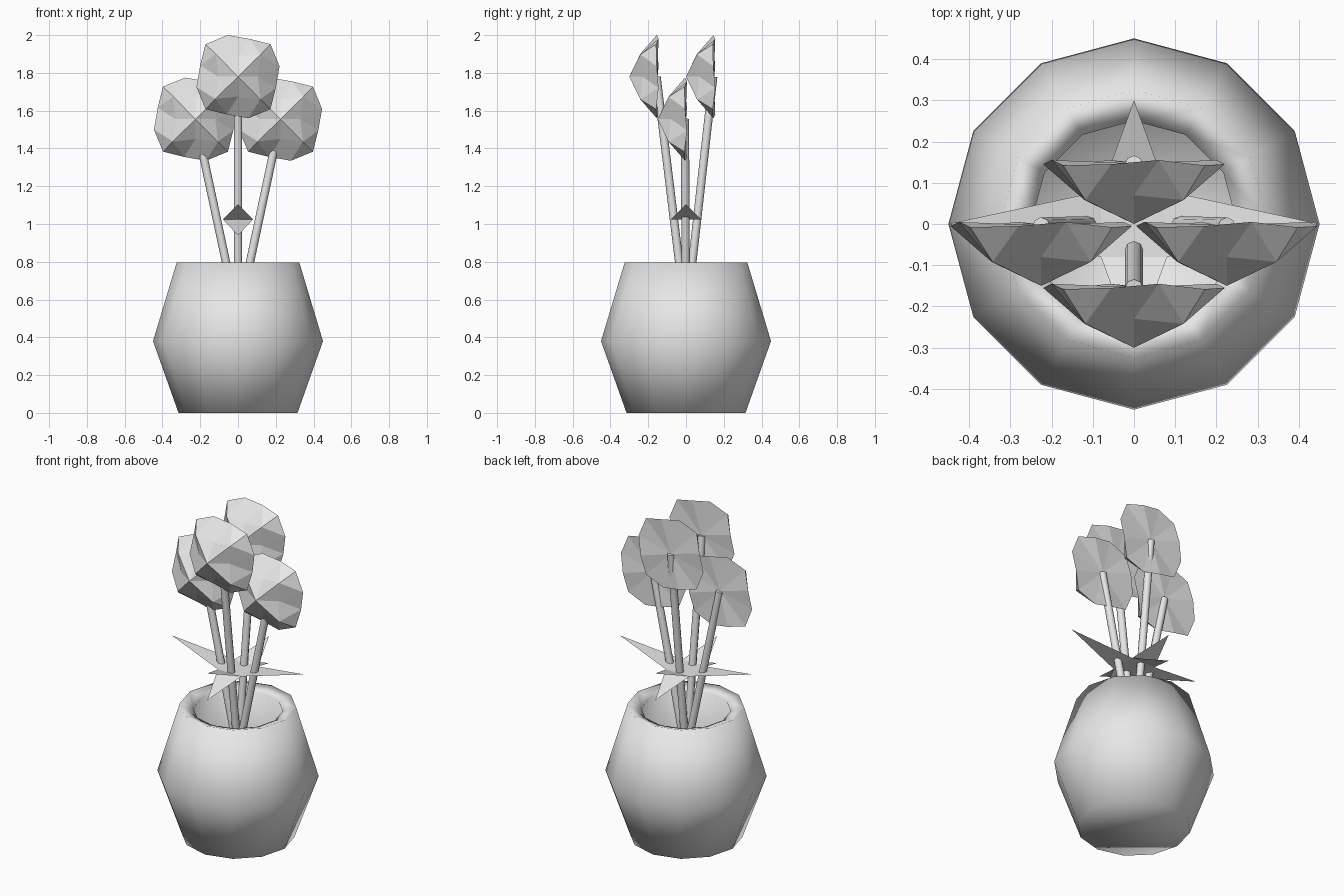
import bpy, bmesh, math
from mathutils import Vector

if "Cube" in bpy.data.objects:
    bpy.data.objects.remove(bpy.data.objects["Cube"])

mat = bpy.data.materials.new("plain_grey")
mat.diffuse_color = (0.8, 0.8, 0.8, 1)
mat.use_nodes = True
mat.node_tree.nodes["Principled BSDF"].inputs["Base Color"].default_value = mat.diffuse_color


def make(name, verts, faces, smooth=False, fix=True):
    me = bpy.data.meshes.new(name)
    me.from_pydata([tuple(v) for v in verts], [], faces)
    bm = bmesh.new()
    bm.from_mesh(me)
    if fix:
        bmesh.ops.recalc_face_normals(bm, faces=bm.faces[:])
    for f in bm.faces:
        f.smooth = smooth
    bm.to_mesh(me)
    bm.free()
    me.materials.append(mat)
    ob = bpy.data.objects.new(name, me)
    bpy.context.collection.objects.link(ob)
    return ob


# Vase: 12-sided thick shell turned from a closed profile
N = 12
profile = [(0.315, 0), (0.45, 0.38), (0.325, 0.795), (0.25, 0.77),
           (0.365, 0.38), (0.25, 0.08)]
verts, faces = [], []
for r, z in profile:
    for i in range(N):
        a = 2 * math.pi * i / N
        verts.append((r * math.cos(a), r * math.sin(a), z))
for j in range(len(profile) - 1):
    for i in range(N):
        k = (i + 1) % N
        faces.append((j * N + i, j * N + k, (j + 1) * N + k, (j + 1) * N + i))
faces.append(tuple(range(N)))
faces.append(tuple(range((len(profile) - 1) * N, len(profile) * N)))
make("vase", verts, faces, smooth=True)


# Stem: thin eight-sided tube between two points
def stem(name, p, q, r=0.022, n=8):
    p, q = Vector(p), Vector(q)
    rot = (q - p).to_track_quat('Z', 'Y')
    vs = []
    for c in (p, q):
        for i in range(n):
            a = 2 * math.pi * i / n
            vs.append(c + rot @ Vector((r * math.cos(a), r * math.sin(a), 0)))
    fs = [(i, (i + 1) % n, n + (i + 1) % n, n + i) for i in range(n)]
    fs += [tuple(range(n)), tuple(range(n, 2 * n))]
    ob = make(name, vs, fs, smooth=True)
    bpy.context.view_layer.objects.active = ob
    ob.select_set(True)
    bpy.ops.object.shade_smooth_by_angle(angle=math.radians(50))
    ob.select_set(False)


# Flower head: faceted dome facing the front, four-fold pinwheel outline
def flower(name, x, y, z):
    # (x, z, depth behind the tip)
    outer = [(-0.055, 0.22, 0.145), (0.06, 0.2, 0.155), (0.172, 0.172, 0.142)]
    mid = [(0.0, 0.105, 0.07), (0.12, 0.118, 0.058)]
    vs = [(x, y, z)]

    def add(points):
        for q in range(4):
            for px, pz, d in points:
                for _ in range(q):
                    px, pz = pz, -px
                vs.append((x + px, y + d, z + pz))

    add(mid)      # 1..8
    add(outer)    # 9..20
    vs.append((x, y + 0.147, z))
    fs = []
    for q in range(4):
        m0, m1, m2 = 1 + 2 * q, 2 + 2 * q, 1 + (2 * q + 2) % 8
        o = [9 + (3 * q + i) % 12 for i in range(4)]
        fs += [(0, m0, m1), (0, m1, m2)]
        fs += [(m0, o[0], o[1]), (m0, o[1], m1), (m1, o[1], o[2]),
               (m1, o[2], o[3]), (m1, o[3], m2)]
        fs += [(21, o[i + 1], o[i]) for i in range(3)]
    make(name, vs, fs)


heads = {"left": (-0.225, -0.15, 1.555), "right": (0.225, -0.15, 1.555),
         "front": (0, -0.3, 1.78), "back": (0, 0, 1.78)}
for side, (x, y, z) in heads.items():
    flower("flower_" + side, x, y, z)
    stem("stem_" + side, (0, 0, 0.5), (x, y + 0.144, z))

# Leaves: pointed kites around the stems, folded at their widest line
W, Z = 0.08, 1.025


def leaf(name, angle, length, tip_z):
    c, s = math.cos(angle), math.sin(angle)
    pts = [(0, 0, Z), (W, -W, Z), (length, 0, tip_z), (W, W, Z)]
    vs = [(c * a - s * b, s * a + c * b, h) for a, b, h in pts]
    make(name, vs, [(0, 1, 3), (1, 2, 3)], fix=False)


for i, side in enumerate(("right", "back", "left", "front")):
    long_leaf = i % 2 == 0
    leaf("leaf_" + side, i * math.pi / 2, 0.45 if long_leaf else 0.3, 1.105)
    if not long_leaf:
        leaf("drooping_leaf_" + side, i * math.pi / 2, 0.3, 0.94)
